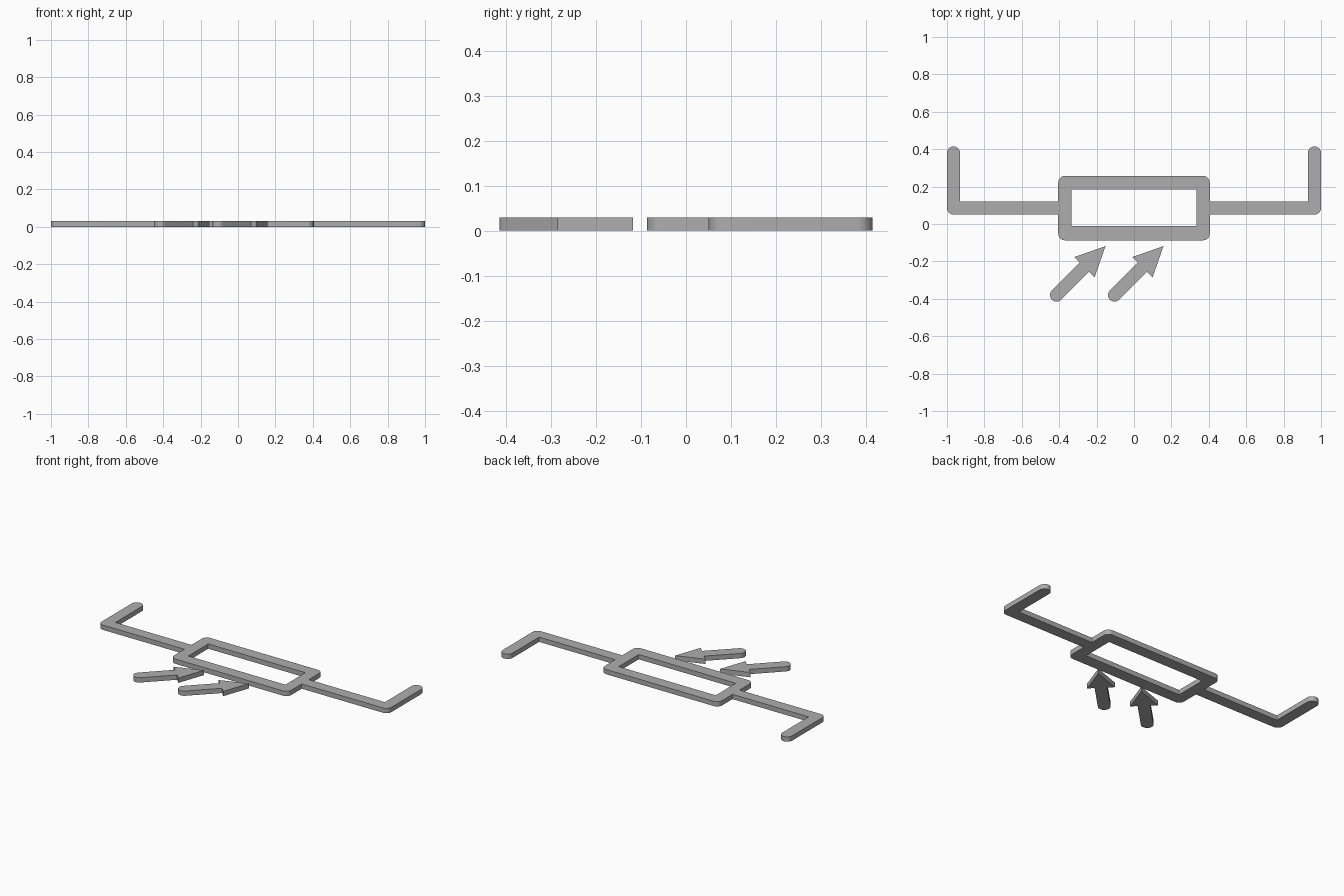
import bpy, bmesh
from math import sin, cos, radians
from mathutils import Vector

cube = bpy.data.objects.get("Cube")
if cube:
    bpy.data.objects.remove(cube, do_unlink=True)

HEIGHT = 0.03
BAR = 0.07
R = BAR / 2

grey = bpy.data.materials.new("plain grey")
grey.use_nodes = True
GREY = (0.42, 0.42, 0.42, 1)
grey.diffuse_color = GREY
grey.node_tree.nodes["Principled BSDF"].inputs["Base Color"].default_value = GREY


def arc(cx, cy, start, end, steps=8):
    """Points of a rounded corner or cap, angles in degrees."""
    angles = [radians(start + (end - start) * i / steps) for i in range(steps + 1)]
    return [(cx + R * cos(a), cy + R * sin(a)) for a in angles]


def plate(name, *outlines):
    """Flat plate from closed outlines; a second outline cuts a hole."""
    curve = bpy.data.curves.new(name + " profile", "CURVE")
    curve.dimensions = "2D"
    curve.fill_mode = "BOTH"
    curve.extrude = HEIGHT / 2
    for outline in outlines:
        spline = curve.splines.new("POLY")
        spline.points.add(len(outline) - 1)
        spline.use_cyclic_u = True
        for point, (x, y) in zip(spline.points, outline):
            point.co = (x, y, 0, 1)
    helper = bpy.data.objects.new(name + " helper", curve)
    bpy.context.collection.objects.link(helper)
    graph = bpy.context.evaluated_depsgraph_get()
    mesh = bpy.data.meshes.new_from_object(helper.evaluated_get(graph))
    bpy.data.objects.remove(helper, do_unlink=True)

    bm = bmesh.new()
    bm.from_mesh(mesh)
    bmesh.ops.remove_doubles(bm, verts=bm.verts, dist=0.0001)
    bmesh.ops.translate(bm, verts=bm.verts, vec=(0, 0, HEIGHT / 2))
    bmesh.ops.recalc_face_normals(bm, faces=bm.faces)
    bm.to_mesh(mesh)
    bm.free()
    mesh.name = name
    mesh.materials.clear()
    mesh.materials.append(grey)

    obj = bpy.data.objects.new(name, mesh)
    bpy.context.collection.objects.link(obj)
    bpy.ops.object.select_all(action="DESELECT")
    obj.select_set(True)
    bpy.context.view_layer.objects.active = obj
    bpy.ops.object.shade_smooth_by_angle(angle=radians(35))
    return obj


# Rectangular frame with rounded outer corners and a square-cornered opening
fx, fy0, fy1 = 0.405, -0.087, 0.257
frame_outer = (arc(fx - R, fy1 - R, 0, 90) + arc(R - fx, fy1 - R, 90, 180)
               + arc(R - fx, fy0 + R, 180, 270) + arc(fx - R, fy0 + R, 270, 360))
ix, iy0, iy1 = fx - BAR, fy0 + 0.075, fy1 - 0.072
frame_inner = [(-ix, iy0), (-ix, iy1), (ix, iy1), (ix, iy0)]
plate("frame", frame_outer, frame_inner)

# Bent leads, mirrored left and right, with a round free end
lead_y, tip_y = 0.05, 0.415
lead = ([(fx, lead_y)] + arc(1 - R, lead_y + R, 270, 360)
        + arc(1 - R, tip_y - R, 0, 180, 16)
        + [(1 - BAR, lead_y + BAR), (fx, lead_y + BAR)])
plate("left_lead", lead)
plate("right_lead", [(-x, y) for x, y in lead])

# Diagonal arrows with a round tail, drawn along +x and turned to 45 degrees
LENGTH, HEAD, BARB = 0.37, 0.16, 0.077
base = LENGTH - HEAD
arrow = (arc(0, 0, 90, 270, 16)
         + [(base, -R), (base, -BARB), (LENGTH, 0), (base, BARB), (base, R)])
for name, x in (("right_arrow", -0.414), ("left_arrow", -0.104)):
    obj = plate(name, arrow)
    obj.location = Vector((x, -0.38, 0))
    obj.rotation_euler.z = radians(45)
